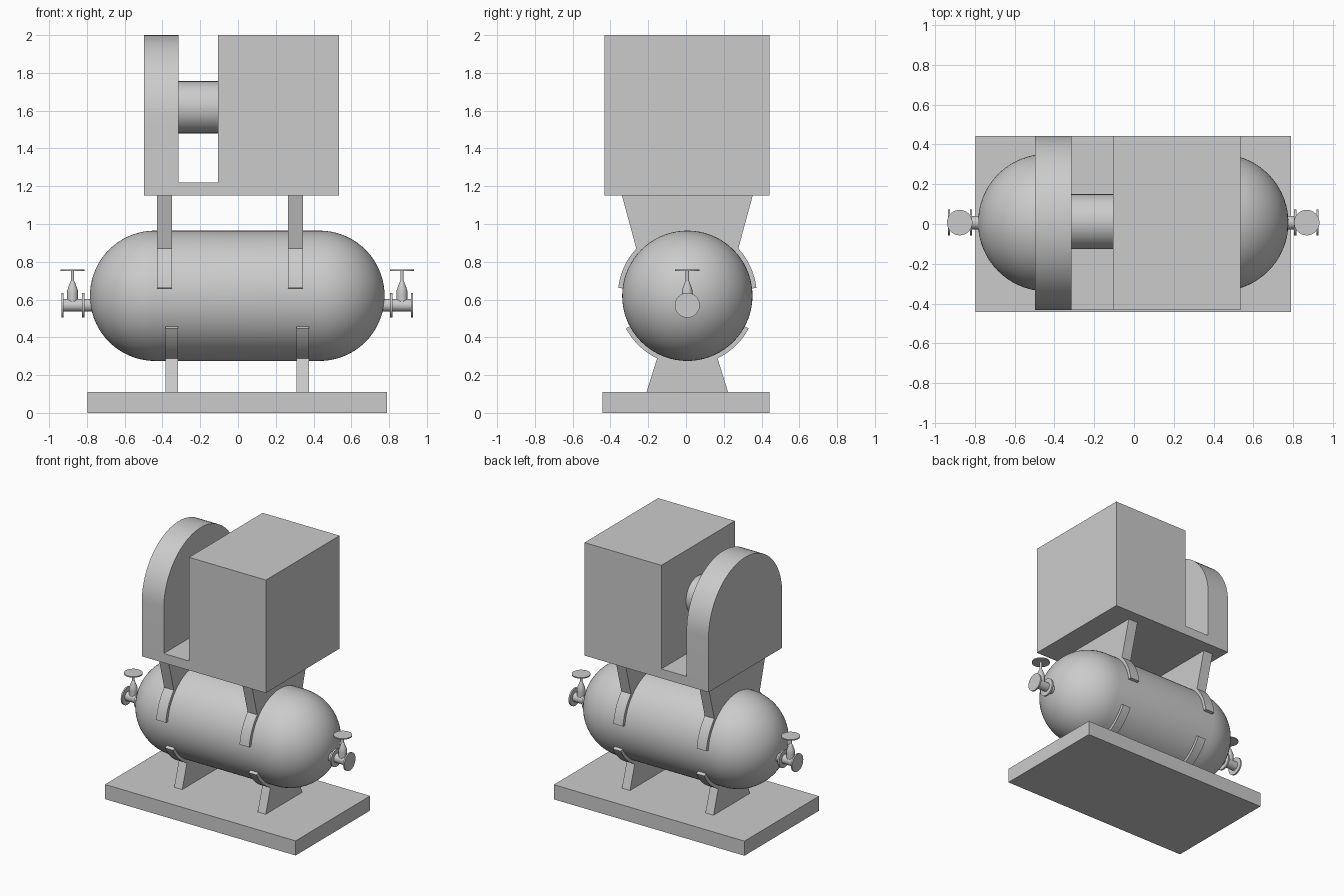
import bpy, bmesh
from math import sin, cos, pi, radians, atan2
from mathutils import Vector, Matrix

if "Cube" in bpy.data.objects:
    bpy.data.objects.remove(bpy.data.objects["Cube"])

CX, CY = -0.004, 0.007      # tank centre line
TZ, TR = 0.62, 0.345        # tank axis height and radius


def finish(name, bm, smooth=False):
    bmesh.ops.remove_doubles(bm, verts=bm.verts, dist=1e-5)
    bmesh.ops.recalc_face_normals(bm, faces=bm.faces)
    me = bpy.data.meshes.new(name)
    bm.to_mesh(me)
    bm.free()
    ob = bpy.data.objects.new(name, me)
    bpy.context.collection.objects.link(ob)
    if smooth:
        bpy.ops.object.select_all(action='DESELECT')
        ob.select_set(True)
        bpy.context.view_layer.objects.active = ob
        bpy.ops.object.shade_smooth_by_angle(angle=radians(30))
    return ob


def box(name, x0, x1, y0, y1, z0, z1):
    bm = bmesh.new()
    bmesh.ops.create_cube(bm, size=1)
    for v in bm.verts:
        v.co = Vector(((x0 + x1) / 2 + v.co.x * (x1 - x0),
                       (y0 + y1) / 2 + v.co.y * (y1 - y0),
                       (z0 + z1) / 2 + v.co.z * (z1 - z0)))
    return finish(name, bm)


def extrude_x(name, outline, x0, x1, smooth=False):
    """Extrude a (y, z) outline along x."""
    bm = bmesh.new()
    face = bm.faces.new([bm.verts.new((x0, y, z)) for y, z in outline])
    ext = bmesh.ops.extrude_face_region(bm, geom=[face], use_keep_orig=True)
    verts = [g for g in ext['geom'] if isinstance(g, bmesh.types.BMVert)]
    bmesh.ops.translate(bm, verts=verts, vec=(x1 - x0, 0, 0))
    return finish(name, bm, smooth)


def lathe(name, profile, origin, axis='X', steps=64):
    """Spin (distance along axis, radius) points around an axis."""
    bm = bmesh.new()
    vs = [bm.verts.new((r, 0, d)) for d, r in profile]
    es = [bm.edges.new(p) for p in zip(vs, vs[1:])]
    bmesh.ops.spin(bm, geom=vs + es, cent=(0, 0, 0), axis=(0, 0, 1),
                   angle=2 * pi, steps=steps, use_duplicate=False)
    m = Matrix.Translation(origin)
    if axis == 'X':
        m = m @ Matrix.Rotation(pi / 2, 4, 'Y')
    bmesh.ops.transform(bm, matrix=m, verts=bm.verts)
    return finish(name, bm, True)


def arc(r, a0, a1, n, cz=TZ):
    return [(CY + r * cos(a0 + (a1 - a0) * i / n),
             cz + r * sin(a0 + (a1 - a0) * i / n)) for i in range(n + 1)]


def saddle(name, x0, x1, end, neck, foot, sign):
    """Plate leg with a curved strap hugging the tank; sign +1 is above it."""
    ro, ri = 0.368, TR - 0.003
    neck_a = atan2((ro ** 2 - neck ** 2) ** 0.5, neck)
    pts = arc(ri, pi - end, end, 28) + arc(ro, end, neck_a, 10)
    pts += [(CY + foot[0], TZ + foot[1]), (CY - foot[0], TZ + foot[1])]
    pts += arc(ro, pi - neck_a, pi - end, 10)
    if sign < 0:
        pts = [(y, 2 * TZ - z) for y, z in pts]
    extrude_x(name, pts, x0, x1, True)


# Base plate
box("base_plate", -0.797, 0.79, -0.443, 0.443, 0, 0.11)

# Tank with hemispherical ends
half = 0.78 - TR
cap = [(half + TR * sin(t), TR * cos(t)) for t in [pi / 2 * i / 18 for i in range(19)]]
lathe("tank", [(-d, r) for d, r in reversed(cap)] + cap, (CX, CY, TZ), steps=72)

# Saddles below and above the tank
for side, x0, x1 in (("left", -0.385, -0.318), ("right", 0.31, 0.377)):
    saddle("lower_saddle_" + side, x0, x1, radians(28), 0.16, (0.216, TZ - 0.11), -1)
for side, x0, x1 in (("left", -0.43, -0.35), ("right", 0.264, 0.344)):
    saddle("upper_saddle_" + side, x0, x1, radians(6.5), 0.27, (0.346, 1.15 - TZ), 1)

# Upper machine: tray, motor housing, arched guard, drive shaft
Y0, Y1 = -0.432, 0.443
box("tray", -0.315, -0.105, Y0, Y1, 1.15, 1.22)
box("housing", -0.105, 0.535, Y0, Y1, 1.15, 2.0)
R = (Y1 - Y0) / 2
mid = (Y0 + Y1) / 2
arch = [(mid + R * cos(pi * i / 40), 2.0 - R + R * sin(pi * i / 40)) for i in range(41)]
extrude_x("arched_guard", [(Y0, 1.15), (Y1, 1.15)] + arch, -0.498, -0.315, True)
lathe("drive_shaft", [(-0.32, 0), (-0.32, 0.138), (-0.10, 0.138), (-0.10, 0)],
      (0, 0.012, 1.618))

# Valves at both tank ends
VZ = 0.57
for side, s in (("left", -1), ("right", 1)):
    pipe = [(0.74, 0), (0.74, 0.034), (0.809, 0.034), (0.809, 0.066), (0.821, 0.066),
            (0.821, 0.034), (0.920, 0.034), (0.920, 0.066), (0.931, 0.066), (0.931, 0)]
    lathe("valve_pipe_" + side, [(s * d, r) for d, r in pipe], (CX, CY, VZ), steps=40)
    stem = [(0, 0), (0, 0.028), (0.06, 0.029), (0.078, 0.028), (0.095, 0.023),
            (0.112, 0.016), (0.122, 0.013), (0.128, 0.009), (0.18, 0.009), (0.18, 0.064),
            (0.188, 0.064), (0.188, 0)]
    lathe("valve_stem_and_handwheel_" + side, stem, (CX + s * 0.872, CY, VZ), 'Z', 40)
